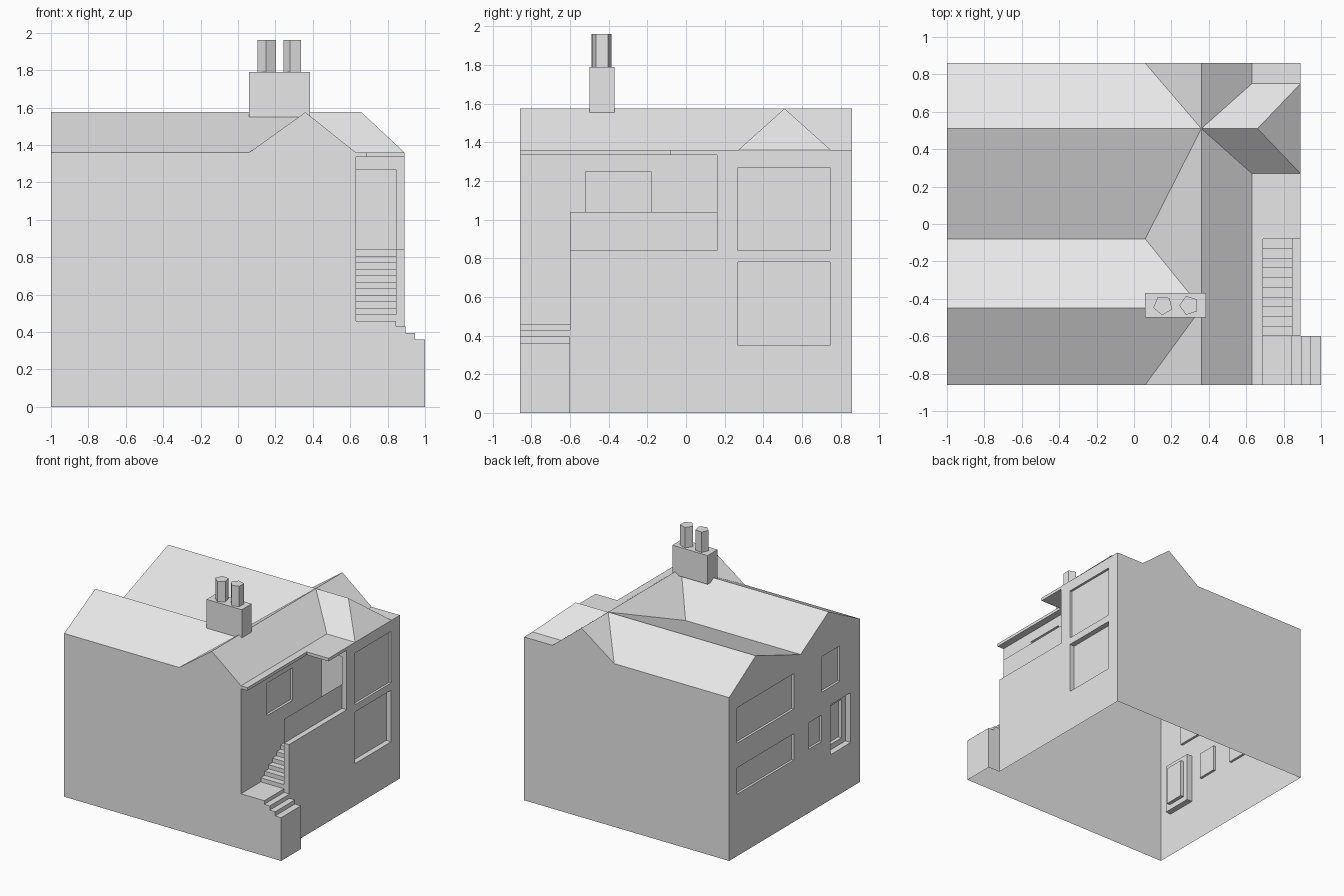
import bpy, bmesh, math
from mathutils import Vector

cube = bpy.data.objects.get("Cube")
if cube:
    bpy.data.objects.remove(cube, do_unlink=True)

grey = bpy.data.materials.new("plain_grey")
grey.use_nodes = True
grey.diffuse_color = (0.8, 0.8, 0.8, 1)
grey.node_tree.nodes["Principled BSDF"].inputs["Base Color"].default_value = (0.8, 0.8, 0.8, 1)

# Main levels and lines of the house
LEFT, SIDE, EDGE, RAIL = -1.0, 0.63, 0.89, 0.845
FRONT, BACK = -0.86, 0.86
EAVE, RIDGE, SOFFIT = 1.36, 1.575, 1.335
DECK, LAND = 0.84, 0.46
STAIR_Y, TOP_Y, END_Y = -0.6, -0.08, 0.16
CROSS, VALLEY = 0.36, 0.06
RIDGE_B, RIDGE_F = 0.51, -0.45


def finish(name, bm):
    bmesh.ops.remove_doubles(bm, verts=bm.verts, dist=0.0001)
    mesh = bpy.data.meshes.new(name)
    bm.to_mesh(mesh)
    bm.free()
    mesh.materials.append(grey)
    obj = bpy.data.objects.new(name, mesh)
    bpy.context.collection.objects.link(obj)
    return obj


def poly(bm, pts, hint):
    """Add one face, turned so that it looks along hint."""
    f = bm.faces.new([bm.verts.new(p) for p in pts])
    f.normal_update()
    if f.normal.dot(Vector(hint)) < 0:
        f.normal_flip()


def surface(name, faces):
    bm = bmesh.new()
    for pts, hint in faces:
        poly(bm, pts, hint)
    return finish(name, bm)


def prism(name, outline, z0, z1):
    bm = bmesh.new()
    f = bm.faces.new([bm.verts.new((x, y, z0)) for x, y in outline])
    ext = bmesh.ops.extrude_face_region(bm, geom=[f])["geom"]
    verts = [v for v in ext if isinstance(v, bmesh.types.BMVert)]
    bmesh.ops.translate(bm, verts=verts, vec=(0, 0, z1 - z0))
    bmesh.ops.recalc_face_normals(bm, faces=bm.faces)
    return finish(name, bm)


def panel(bm, axis, sign, pos, rect, holes):
    """Upright wall panel with recessed rectangles; a hole is (rect, depth, inner holes)."""
    def pt(u, z, p=pos):
        return (p, u, z) if axis == "x" else (u, p, z)
    out = (sign, 0, 0) if axis == "x" else (0, sign, 0)
    us = sorted({u for r in [rect] + [h[0] for h in holes] for u in r[:2]})
    zs = sorted({z for r in [rect] + [h[0] for h in holes] for z in r[2:]})
    for a, b in zip(us, us[1:]):
        for c, d in zip(zs, zs[1:]):
            mu, mz = (a + b) / 2, (c + d) / 2
            if not any(r[0] < mu < r[1] and r[2] < mz < r[3] for r, _, _ in holes):
                poly(bm, [pt(a, c), pt(b, c), pt(b, d), pt(a, d)], out)
    for r, depth, inner in holes:
        q = pos - sign * depth
        corners = [(r[0], r[2]), (r[1], r[2]), (r[1], r[3]), (r[0], r[3])]
        mid = Vector(pt((r[0] + r[1]) / 2, (r[2] + r[3]) / 2))
        for (a, c), (b, d) in zip(corners, corners[1:] + corners[:1]):
            edge_mid = Vector(pt((a + b) / 2, (c + d) / 2))
            poly(bm, [pt(a, c), pt(b, d), pt(b, d, q), pt(a, c, q)], mid - edge_mid)
        panel(bm, axis, sign, q, r, inner)


def wall(name, axis, sign, pos, rect, holes=()):
    bm = bmesh.new()
    panel(bm, axis, sign, pos, rect, list(holes))
    return finish(name, bm)


# Front wall with the gable and the stepped entrance profile
step_xs = [RAIL, 0.895, 0.945, 1.0]
step_zs = [LAND, 0.43, 0.395, 0.36]
stepped = []
for x, z, nz in zip(step_xs, step_zs, step_zs[1:] + [0]):
    stepped += [(x, z), (x, nz)]
front = [(LEFT, 0), (LEFT, EAVE), (VALLEY, EAVE), (CROSS, RIDGE), (SIDE, EAVE), (SIDE, LAND)] + stepped
surface("front_wall", [([(x, FRONT, z) for x, z in front], (0, -1, 0))])

# Back wall
back = [(LEFT, 0), (LEFT, EAVE), (VALLEY, EAVE), (CROSS, RIDGE), (SIDE, EAVE), (EDGE, EAVE), (EDGE, 0)]
surface("back_wall", [([(x, BACK, z) for x, z in back], (0, 1, 0))])

# Windowed end wall with two gables
wall("window_wall", "x", -1, LEFT, (FRONT, BACK, 0, EAVE), [
    ((0.01, 0.755, 0.94, 1.235), 0.02, []),
    ((0.01, 0.755, 0.515, 0.735), 0.02, []),
    ((-0.595, -0.357, 0.94, 1.235), 0.02, []),
    ((-0.357, -0.185, 0.53, 0.75), 0.02, []),
    ((-0.74, -0.476, 0.375, 0.79), 0.05, [((-0.69, -0.52, 0.42, 0.74), 0.03, [])]),
])
surface("end_gables", [
    ([(LEFT, a, EAVE), (LEFT, r, RIDGE), (LEFT, b, EAVE)], (-1, 0, 0))
    for a, r, b in [(FRONT, RIDGE_F, TOP_Y), (TOP_Y, RIDGE_B, BACK)]])

# Stair-side walls
wall("side_wall", "x", 1, EDGE, (END_Y, BACK, 0, EAVE), [
    ((0.27, 0.745, DECK, 1.27), 0.02, []),
    ((0.27, 0.745, 0.35, 0.78), 0.045, []),
])
wall("parapet_outside", "x", 1, EDGE, (STAIR_Y, END_Y, 0, DECK))
wall("parapet_inside", "x", -1, RAIL, (STAIR_Y, TOP_Y, LAND, DECK))
wall("parapet_end", "y", -1, STAIR_Y, (RAIL, EDGE, step_zs[1], DECK))
wall("balcony_screen", "x", 1, RAIL, (STAIR_Y, END_Y, DECK, 1.04))
wall("recessed_wall", "x", 1, SIDE, (FRONT, END_Y, LAND, EAVE),
     [((-0.52, -0.18, 0.98, 1.25), 0.02, [])])
wall("balcony_end_wall", "y", -1, END_Y, (SIDE, EDGE, DECK, SOFFIT),
     [((SIDE, RAIL, DECK, 1.27), 0.04, [])])

# Balcony floor and parapet top
UP = (0, 0, 1)


def flat(x0, x1, y0, y1, z):
    return ([(x0, y0, z), (x1, y0, z), (x1, y1, z), (x0, y1, z)], UP)


surface("balcony_floor", [flat(SIDE, RAIL, TOP_Y, END_Y, DECK)])
surface("parapet_top", [flat(RAIL, EDGE, STAIR_Y, END_Y, DECK)])

# Main stair: risers and treads
faces = []
risers = 11
rise, going = (DECK - LAND) / risers, (TOP_Y - STAIR_Y) / (risers - 1)
for i in range(risers):
    y, z = STAIR_Y + i * going, LAND + i * rise
    faces.append(([(SIDE, y, z), (RAIL, y, z), (RAIL, y, z + rise), (SIDE, y, z + rise)], (0, -1, 0)))
    if i < risers - 1:
        faces.append(flat(SIDE, RAIL, y, y + going, z + rise))
surface("main_stair", faces)

# Entrance steps with landing, down to the outer block
faces = [flat(SIDE, RAIL, FRONT, STAIR_Y, LAND)]
for i, (x, z) in enumerate(zip(step_xs, step_zs)):
    nz = step_zs[i + 1] if i < 3 else 0
    faces.append(([(x, FRONT, z), (x, STAIR_Y, z), (x, STAIR_Y, nz), (x, FRONT, nz)], (1, 0, 0)))
    if i < 3:
        faces.append(flat(x, step_xs[i + 1], FRONT, STAIR_Y, nz))
block_back = [(EDGE, 0), (EDGE, step_zs[1])] + stepped[2:]
faces.append(([(x, STAIR_Y, z) for x, z in block_back], (0, 1, 0)))
surface("entrance_steps", faces)

# Twin long roofs
faces = []
for ridge, a, b in [(RIDGE_B, TOP_Y, BACK), (RIDGE_F, FRONT, TOP_Y)]:
    for e in (a, b):
        faces.append(([(LEFT, ridge, RIDGE), (CROSS, ridge, RIDGE), (VALLEY, e, EAVE), (LEFT, e, EAVE)], UP))
surface("long_roofs", faces)

# Cross roof running front to back
faces = [([(CROSS, a, RIDGE), (CROSS, b, RIDGE), (VALLEY, v, EAVE)], UP)
         for a, b, v in [(FRONT, RIDGE_F, FRONT), (RIDGE_F, RIDGE_B, TOP_Y), (RIDGE_B, BACK, BACK)]]
HIP_A, HIP_B, HIP_X = 0.27, 0.75, 0.66
for end, hip in [(FRONT, HIP_A), (BACK, HIP_B)]:
    faces.append(([(CROSS, end, RIDGE), (SIDE, end, EAVE), (SIDE, hip, EAVE), (CROSS, RIDGE_B, RIDGE)], UP))
surface("cross_roof", faces)

# Small hipped roof and the flat roofs beside it
faces = [([(CROSS, RIDGE_B, RIDGE), (HIP_X, RIDGE_B, RIDGE), (EDGE, h, EAVE), (SIDE, h, EAVE)], UP)
         for h in (HIP_A, HIP_B)]
faces.append(([(HIP_X, RIDGE_B, RIDGE), (EDGE, HIP_A, EAVE), (EDGE, HIP_B, EAVE)], UP))
surface("hipped_roof", faces)
surface("flat_roofs", [flat(SIDE, EDGE, END_Y, HIP_A, EAVE), flat(SIDE, EDGE, HIP_B, BACK, EAVE)])

# Eaves slab over stair and balcony
prism("eaves_slab", [(SIDE, FRONT), (0.69, FRONT), (0.69, TOP_Y), (EDGE, TOP_Y),
                     (EDGE, END_Y), (SIDE, END_Y)], SOFFIT, EAVE)

# Chimney with two five-sided pots
prism("chimney_stack", [(0.06, -0.5), (0.385, -0.5), (0.385, -0.37), (0.06, -0.37)], 1.55, 1.79)
for name, cx, turn in [("chimney_pot_right", 0.155, -95), ("chimney_pot_left", 0.295, 180)]:
    ring = [math.radians(turn + 72 * k) for k in range(5)]
    prism(name, [(cx + 0.053 * math.cos(a), -0.435 + 0.053 * math.sin(a)) for a in ring], 1.79, 1.96)
